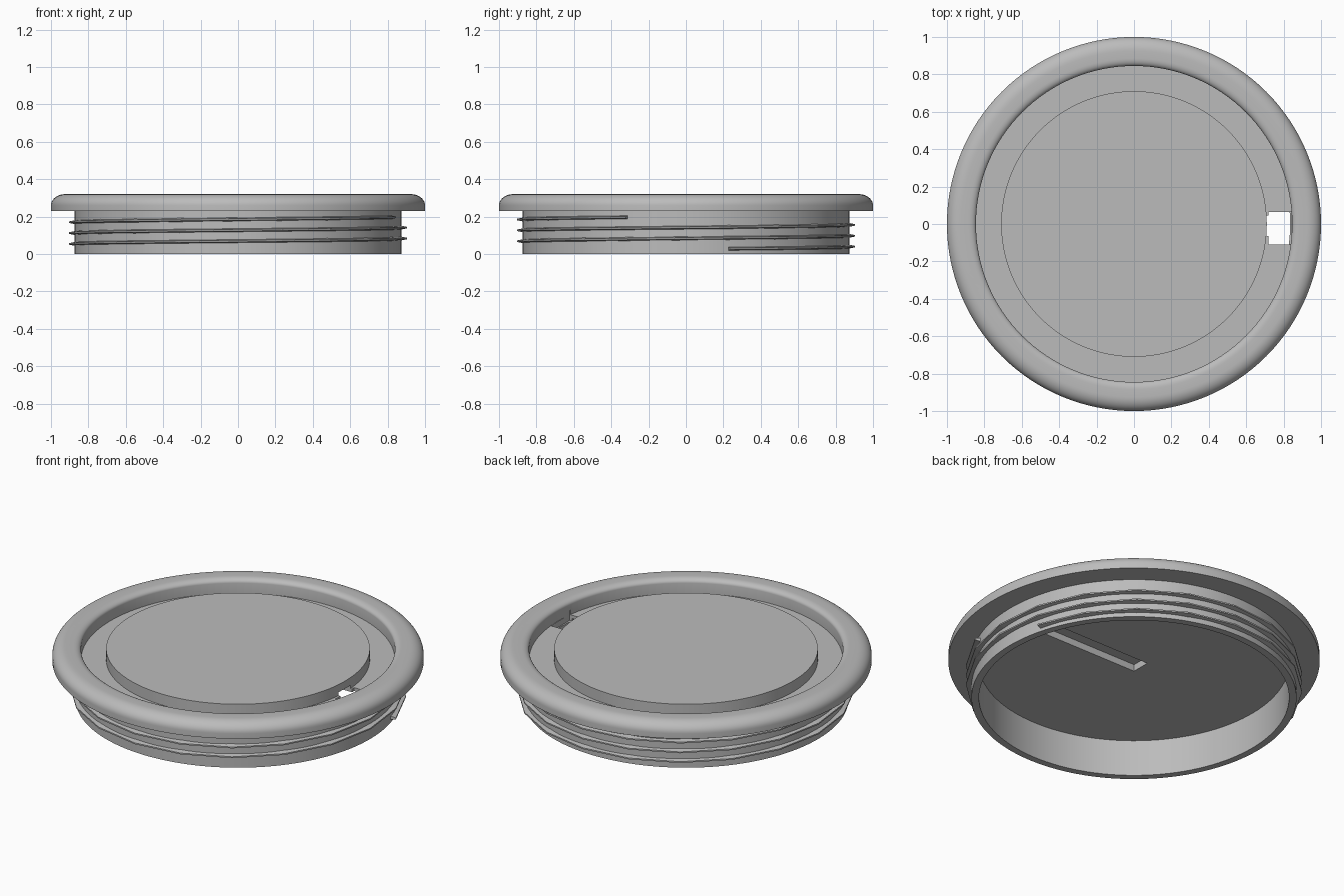
import bpy, bmesh, math

cube = bpy.data.objects.get("Cube")
if cube:
    bpy.data.objects.remove(cube, do_unlink=True)

grey = bpy.data.materials.new("plain_grey")
grey.use_nodes = True
grey.diffuse_color = (0.5, 0.5, 0.5, 1)
grey.node_tree.nodes["Principled BSDF"].inputs["Base Color"].default_value = (0.5, 0.5, 0.5, 1)


def make_object(name, bm):
    bmesh.ops.recalc_face_normals(bm, faces=bm.faces)
    mesh = bpy.data.meshes.new(name)
    bm.to_mesh(mesh)
    bm.free()
    mesh.materials.append(grey)
    obj = bpy.data.objects.new(name, mesh)
    bpy.context.collection.objects.link(obj)
    return obj


def lathe(name, profile, steps):
    bm = bmesh.new()
    verts = [bm.verts.new((r, 0, z)) for r, z in profile]
    edges = [bm.edges.new(pair) for pair in zip(verts, verts[1:])]
    bmesh.ops.spin(bm, geom=verts + edges, cent=(0, 0, 0), axis=(0, 0, 1),
                   angle=math.tau, steps=steps)
    bmesh.ops.remove_doubles(bm, verts=bm.verts, dist=0.0005)
    return make_object(name, bm)


def arc(cx, cz, rx, rz, start, end, count):
    angles = [math.radians(start + (end - start) * i / count) for i in range(count + 1)]
    return [(cx + rx * math.cos(a), cz + rz * math.sin(a)) for a in angles]


def cut_box(target, name, low, high):
    bm = bmesh.new()
    bmesh.ops.create_cube(bm, size=1)
    for v in bm.verts:
        v.co = [(a + b) / 2 + c * (b - a) for a, b, c in zip(low, high, v.co)]
    cutter = make_object(name, bm)
    cutter.hide_render = True
    mod = target.modifiers.new(name, "BOOLEAN")
    mod.operation, mod.solver, mod.object = "DIFFERENCE", "EXACT", cutter
    bpy.context.view_layer.objects.active = target
    bpy.ops.object.modifier_apply(modifier=name)
    bpy.data.objects.remove(cutter, do_unlink=True)


# Cap: underside, skirt, rounded flange, channel and raised disc
profile = [(0, 0.215), (0.835, 0.215), (0.835, 0), (0.875, 0), (0.875, 0.23), (1, 0.23)]
profile += arc(0.925, 0.26, 0.075, 0.06, 0, 90, 10)
profile += arc(0.885, 0.295, 0.04, 0.025, 90, 180, 6)
profile += [(0.845, 0.235), (0.71, 0.235), (0.71, 0.3), (0, 0.3)]
cap = lathe("cap_body", profile, 128)

# Finger notch through the channel, and the slot below the disc
cut_box(cap, "notch_cutter", (0.718, -0.11, 0.2), (0.842, 0.065, 0.262))
cut_box(cap, "slot_cutter", (-0.055, -0.065, 0.15), (0.83, 0.045, 0.255))

# Screw thread: a faceted helix with a tapered section
START, STEP, COUNT, PITCH = 15, 18, 58, 0.058
section = [(0.86, -0.013), (0.905, -0.004), (0.905, 0.004), (0.86, 0.013)]
bm = bmesh.new()
rings = []
for i in range(COUNT + 1):
    a = math.radians(START + i * STEP)
    z = 0.028 + PITCH * i * STEP / 360
    rings.append([bm.verts.new((r * math.cos(a), r * math.sin(a), z + h)) for r, h in section])
for low, high in zip(rings, rings[1:]):
    for k in range(4):
        n = (k + 1) % 4
        bm.faces.new((low[k], low[n], high[n], high[k]))
bm.faces.new(rings[0])
bm.faces.new(rings[-1])
make_object("screw_thread", bm)

# Smooth the round surfaces while keeping crisp edges
bpy.ops.object.select_all(action="DESELECT")
cap.select_set(True)
bpy.context.view_layer.objects.active = cap
bpy.ops.object.shade_smooth_by_angle(angle=math.radians(30))
